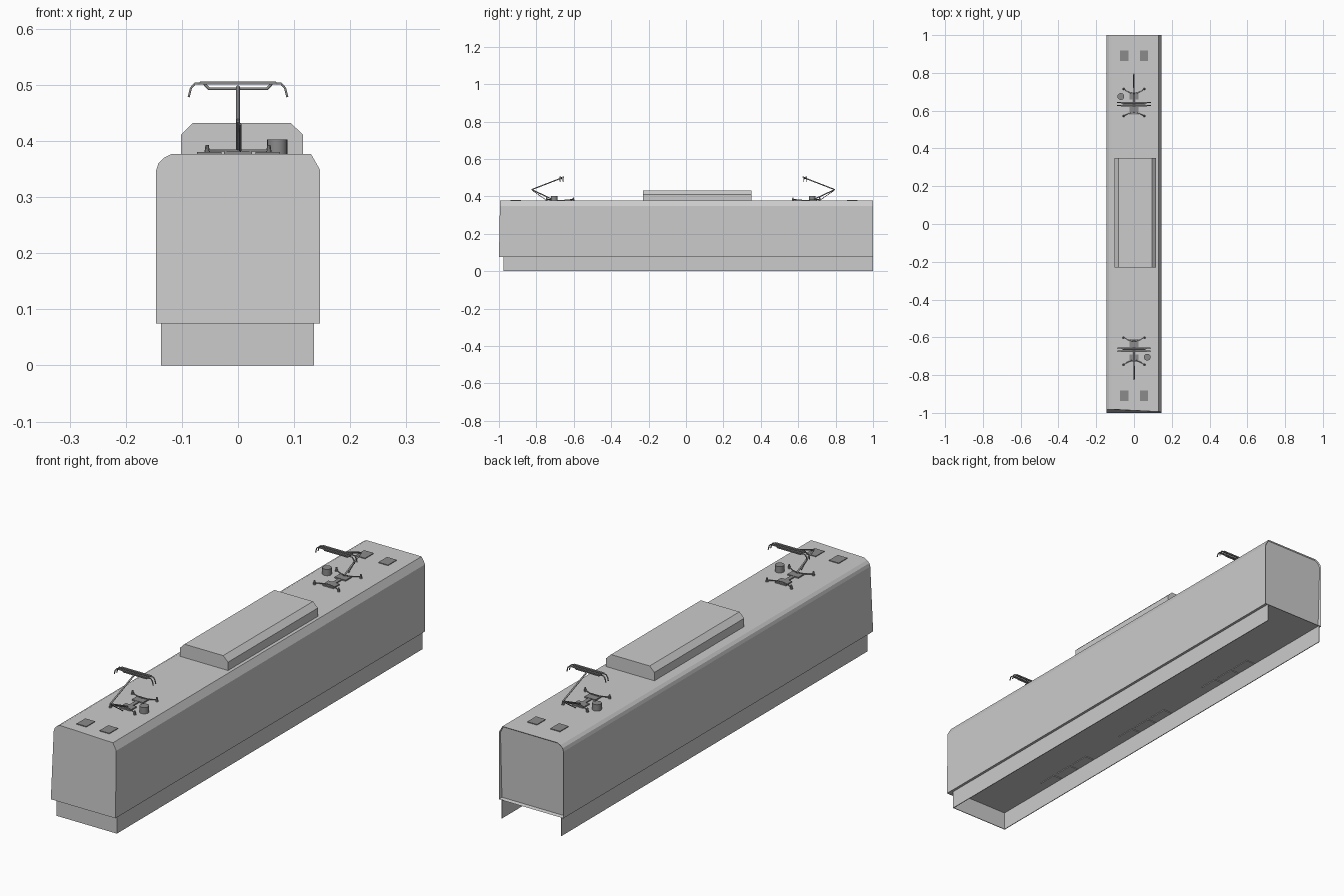
import bpy, bmesh, math
from mathutils import Vector

cube = bpy.data.objects.get("Cube")
if cube:
    bpy.data.objects.remove(cube, do_unlink=True)


def material(name, v):
    m = bpy.data.materials.new(name)
    m.use_nodes = True
    m.diffuse_color = (v, v, v, 1)
    m.node_tree.nodes["Principled BSDF"].inputs["Base Color"].default_value = (v, v, v, 1)
    return m


LIGHT = material("light grey", 0.6)
DARK = material("dark grey", 0.26)
ROOF = 0.377


def finish(name, bm, mat):
    bmesh.ops.recalc_face_normals(bm, faces=bm.faces)
    me = bpy.data.meshes.new(name)
    bm.to_mesh(me)
    bm.free()
    me.materials.append(mat)
    ob = bpy.data.objects.new(name, me)
    bpy.context.collection.objects.link(ob)
    return ob


def extrude_profile(bm, profile, y0, y1):
    """Sweep an x-z outline along y; returns the back cap."""
    front = bm.faces.new([bm.verts.new((x, y0, z)) for x, z in profile])
    back = bmesh.ops.extrude_face_region(bm, geom=[front], use_keep_orig=True)
    bmesh.ops.translate(bm, vec=(0, y1 - y0, 0),
                        verts=[g for g in back["geom"] if isinstance(g, bmesh.types.BMVert)])
    return [g for g in back["geom"] if isinstance(g, bmesh.types.BMFace)][0]


def box(name, lo, hi, mat):
    bm = bmesh.new()
    extrude_profile(bm, [(lo[0], lo[2]), (hi[0], lo[2]), (hi[0], hi[2]), (lo[0], hi[2])],
                    lo[1], hi[1])
    return finish(name, bm, mat)


def cone(name, centre, r1, r2, h, sides=16):
    bm = bmesh.new()
    bmesh.ops.create_cone(bm, cap_ends=True, segments=sides, radius1=r1, radius2=r2, depth=h)
    bmesh.ops.translate(bm, verts=bm.verts, vec=Vector(centre) + Vector((0, 0, h / 2)))
    return finish(name, bm, DARK)


def tube(name, points, radius):
    cu = bpy.data.curves.new(name, "CURVE")
    cu.dimensions = "3D"
    cu.bevel_depth = radius
    cu.bevel_resolution = 1
    cu.use_fill_caps = True
    sp = cu.splines.new("POLY")
    sp.points.add(len(points) - 1)
    for p, co in zip(sp.points, points):
        p.co = (*co, 1)
    cu.materials.append(DARK)
    ob = bpy.data.objects.new(name, cu)
    bpy.context.collection.objects.link(ob)
    return ob


# Body shell: rounded on the right roof edge, chamfered on the left
bm = bmesh.new()
shell = [(-0.146, 0.075), (0.146, 0.075), (0.146, 0.349), (0.13, ROOF), (-0.118, ROOF),
         (-0.132, 0.37), (-0.142, 0.36), (-0.146, 0.347)]
back = extrude_profile(bm, shell, -1, 1)
for v in bm.verts:  # the nose leans back slightly, more on its right side
    if v.co.y < 0:
        v.co.y += (v.co.z - 0.075) / 0.3 * (0.013 - 0.05 * v.co.x)
# Recessed rear wall, sloping in toward the bottom
bmesh.ops.inset_region(bm, faces=[back], thickness=0.004)
for v in back.verts:
    v.co.y -= 0.004 + 0.012 * (0.377 - v.co.z) / 0.3
finish("body_shell", bm, LIGHT)

# Skirt: open underneath and at the rear
box("skirt_left", (0.132, -0.975, 0), (0.135, 1, 0.076), LIGHT)
box("skirt_right", (-0.137, -0.975, 0), (-0.134, 1, 0.076), LIGHT)
box("skirt_front", (-0.137, -0.975, 0), (0.135, -0.972, 0.076), LIGHT)

# Underfloor panels in three groups
for yc in (-0.55, -0.06, 0.46):
    for i in (-1, 0, 1):
        y = yc + i * 0.1
        box("underfloor_panel", (-0.13, y - 0.04, 0.072), (-0.09, y + 0.04, 0.076), LIGHT)

# Roof housing with chamfered top edges
bm = bmesh.new()
extrude_profile(bm, [(-0.102, 0.37), (0.116, 0.37), (0.116, 0.411), (0.094, 0.432),
                     (-0.081, 0.432), (-0.102, 0.411)], -0.23, 0.35)
finish("roof_housing", bm, LIGHT)

# Roof hatches
for x in (-0.051, 0.053):
    for y in (-0.91, 0.89):
        box("roof_hatch", (x - 0.022, y - 0.028, 0.37), (x + 0.022, y + 0.028, ROOF + 0.003), DARK)


def pantograph(end, s):
    """Folding current collector; s turns it to face either end of the roof."""
    def P(x, y, z):
        return (x * s, y * s - 0.015, z)

    def slab(part, a, b):
        pa, pb = P(*a), P(*b)
        box(end + part, [min(c) for c in zip(pa, pb)], [max(c) for c in zip(pa, pb)], DARK)

    # Base frame
    slab("base_front", (-0.025, -0.715, 0.374), (0.025, -0.675, 0.382))
    slab("base_rear", (-0.025, -0.635, 0.374), (0.025, -0.595, 0.382))
    slab("base_spine", (-0.008, -0.69, 0.374), (0.008, -0.61, 0.381))
    # Insulators, each pair joined by a bowed cable
    for y, bow in ((-0.73, 0.024), (-0.587, -0.018)):
        for x in (-0.055, 0.055):
            cone(end + "insulator", P(x, y, 0.375), 0.006, 0.003, 0.018, 10)
        arc = [P(0.055 * t / 4, y + bow * math.cos(t / 4 * math.pi / 2), 0.383)
               for t in range(-4, 5)]
        tube(end + "cable", arc, 0.002)
    # Drum
    drum = cone(end + "drum", P(0.07, -0.69, 0.375), 0.018, 0.018, 0.028, 20)
    for p in drum.data.polygons:
        p.use_smooth = len(p.vertices) == 4
    # Folding arms
    tube(end + "lower_arm", [P(0, -0.70, 0.384), P(0, -0.81, 0.436)], 0.0035)
    tube(end + "control_rod", [P(0.004, -0.735, 0.382), P(0.004, -0.805, 0.43)], 0.0018)
    tube(end + "upper_arm", [P(0, -0.81, 0.436), P(0, -0.655, 0.496)], 0.0035)
    # Collector head with drooping horns
    for y in (-0.658, -0.642):
        slab("contact_strip", (-0.068, y - 0.004, 0.501), (0.068, y + 0.004, 0.506))
        for m in (-1, 1):
            tube(end + "horn", [P(m * x, y, z) for x, z in
                 ((0.066, 0.503), (0.077, 0.502), (0.084, 0.494), (0.088, 0.478))], 0.0022)
    tube(end + "head_bar", [P(x, -0.65, z) for x, z in
         ((-0.06, 0.502), (-0.052, 0.493), (0.052, 0.493), (0.06, 0.502))], 0.003)


pantograph("front_", 1)
pantograph("rear_", -1)
